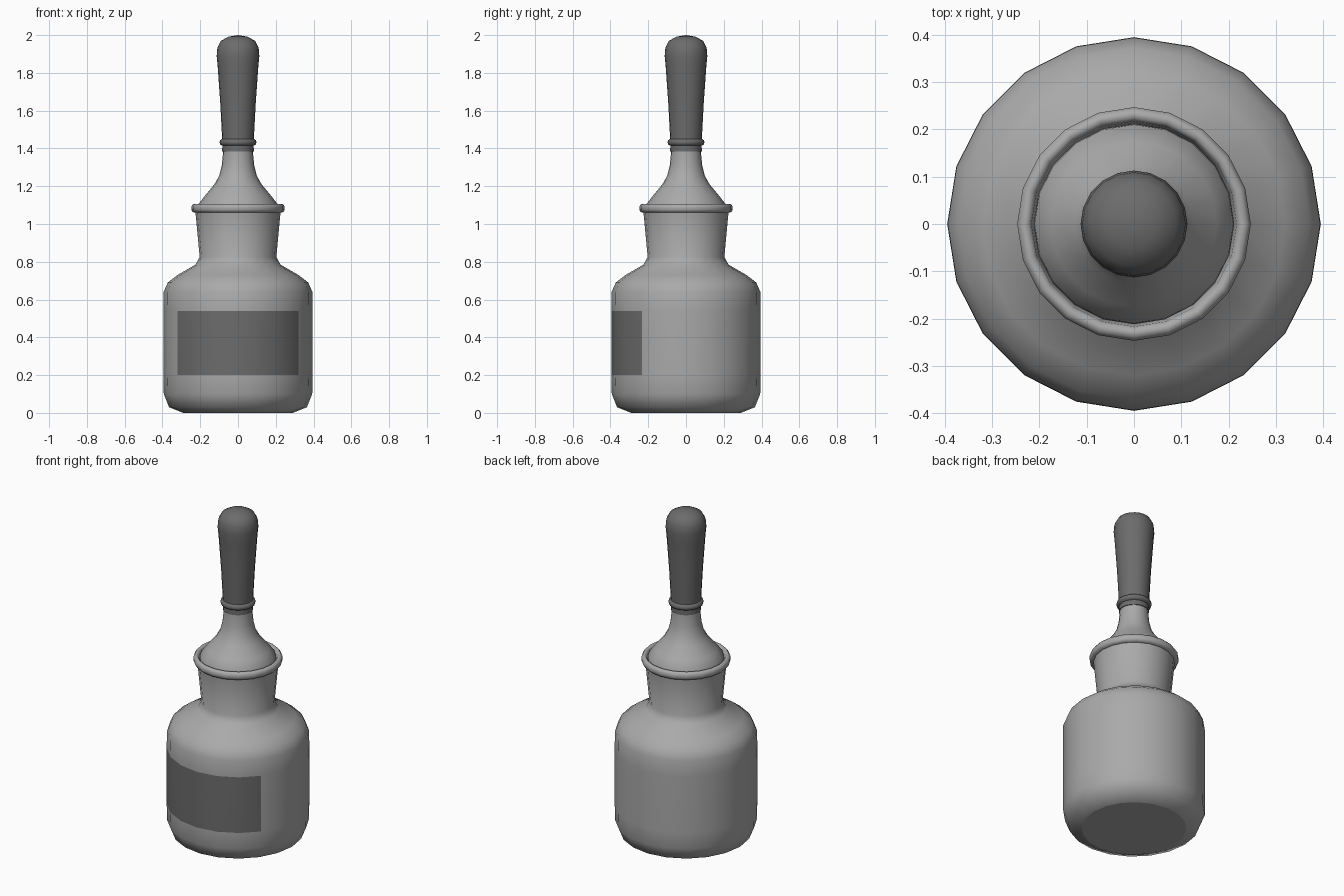
import bpy, bmesh, math

cube = bpy.data.objects.get("Cube")
if cube:
    bpy.data.objects.remove(cube, do_unlink=True)

SIDES = 20


def material(name, value):
    mat = bpy.data.materials.new(name)
    mat.use_nodes = True
    color = (value, value, value, 1)
    mat.diffuse_color = color
    mat.node_tree.nodes["Principled BSDF"].inputs["Base Color"].default_value = color
    return mat


def lathe(name, profile, mats):
    """Turn a (radius, height) profile around z; zero radius makes a pole."""
    bm = bmesh.new()
    rings = []
    for r, z in profile:
        if r == 0:
            rings.append([bm.verts.new((0, 0, z))] * SIDES)
        else:
            angles = [math.tau * i / SIDES for i in range(SIDES)]
            rings.append([bm.verts.new((r * math.cos(a), r * math.sin(a), z)) for a in angles])
    for low, high in zip(rings, rings[1:]):
        for i in range(SIDES):
            j = (i + 1) % SIDES
            corners = list(dict.fromkeys((low[i], low[j], high[j], high[i])))
            bm.faces.new(corners)
    mesh = bpy.data.meshes.new(name)
    bm.to_mesh(mesh)
    bm.free()
    for mat in mats:
        mesh.materials.append(mat)
    obj = bpy.data.objects.new(name, mesh)
    bpy.context.collection.objects.link(obj)
    bpy.ops.object.select_all(action="DESELECT")
    obj.select_set(True)
    bpy.context.view_layer.objects.active = obj
    bpy.ops.object.shade_smooth_by_angle(angle=math.radians(60))
    return obj


glass = material("grey glass", 0.4)
dark = material("dark grey rubber and label", 0.15)

# Bottle: base, label band, shoulder, neck, rolled lip and inner neck wall
bottle = lathe("bottle", [
    (0, 0), (0.29, 0), (0.365, 0.03), (0.393, 0.1), (0.395, 0.2), (0.395, 0.54),
    (0.394, 0.64), (0.372, 0.69), (0.32, 0.73), (0.225, 0.785), (0.203, 0.825),
    (0.225, 1.06), (0.24, 1.063), (0.247, 1.075), (0.247, 1.093), (0.238, 1.106),
    (0.225, 1.106), (0.217, 1.095), (0.212, 1.06), (0.185, 0.83),
], [glass, dark])

# Label on the front of the straight band
for face in bottle.data.polygons:
    c = face.center
    if 0.2 < c.z < 0.54 and -c.y > 0.6 * math.hypot(c.x, c.y):
        face.material_index = 1

# Crisp rim around the flat base
for edge in bottle.data.edges:
    if all(bottle.data.vertices[v].co.z < 0.001 for v in edge.vertices):
        edge.use_edge_sharp = True

# Ground stopper with a tapered plug and a flared stem
lathe("stopper", [
    (0, 0.85), (0.175, 0.85), (0.2, 1.05), (0.212, 1.085), (0.21, 1.105),
    (0.175, 1.15), (0.125, 1.21), (0.1, 1.255), (0.086, 1.31), (0.08, 1.37),
    (0.078, 1.42), (0, 1.42),
], [glass])

# Rubber squeeze bulb with a rolled collar
lathe("bulb", [
    (0, 1.385), (0.084, 1.385), (0.083, 1.415), (0.094, 1.42), (0.098, 1.432),
    (0.094, 1.444), (0.084, 1.45), (0.094, 1.64), (0.108, 1.84), (0.113, 1.89),
    (0.109, 1.935), (0.09, 1.97), (0.05, 1.992), (0, 2),
], [dark])
